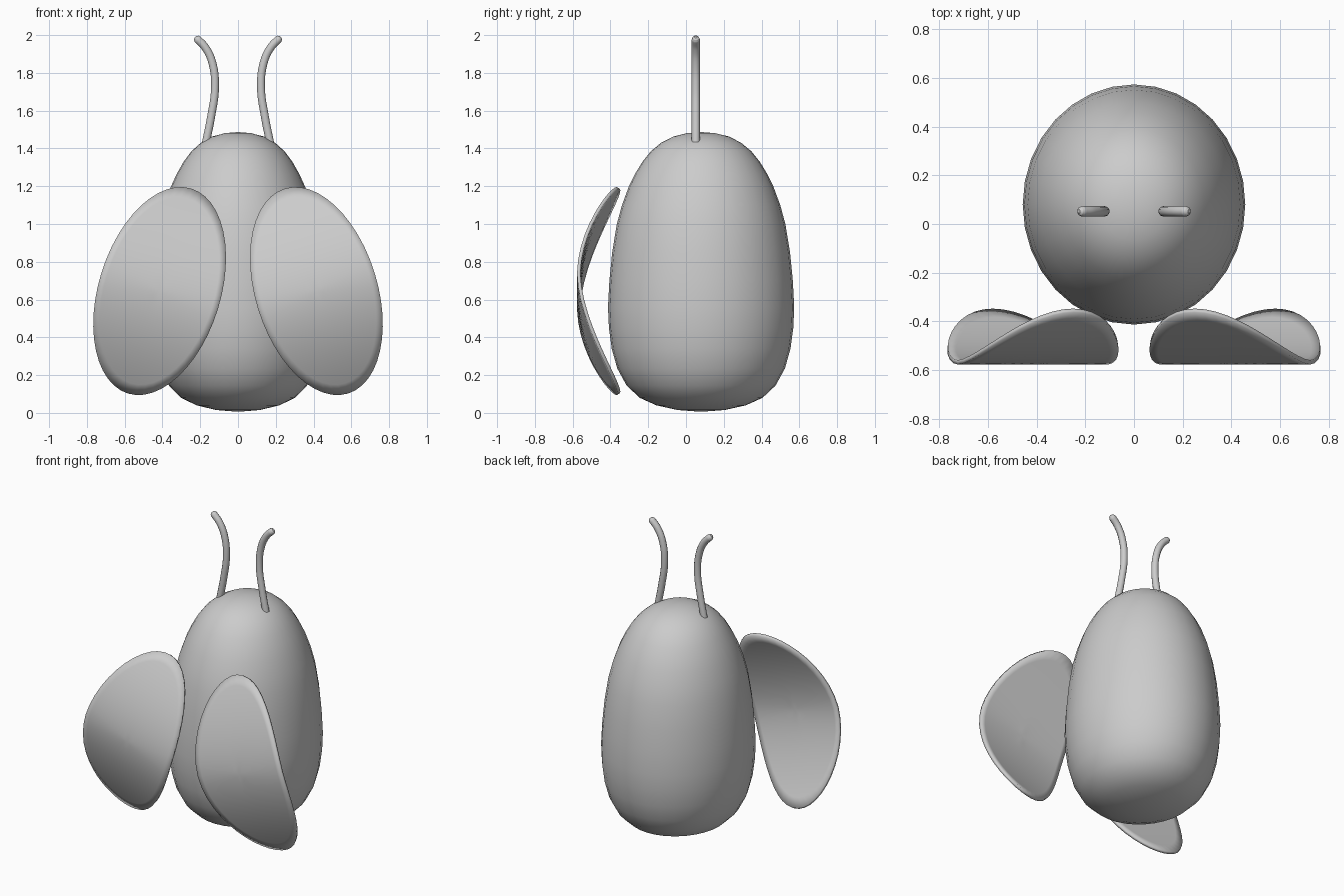
import bpy, bmesh, math

if "Cube" in bpy.data.objects:
    bpy.data.objects.remove(bpy.data.objects["Cube"])


def finish(name, bm):
    bmesh.ops.recalc_face_normals(bm, faces=bm.faces)
    me = bpy.data.meshes.new(name)
    bm.to_mesh(me)
    bm.free()
    ob = bpy.data.objects.new(name, me)
    bpy.context.collection.objects.link(ob)
    for p in me.polygons:
        p.use_smooth = True
    return ob


def ring_surface(rings, poles):
    """Skin closed rings of points; poles = (start, end) points or None."""
    bm = bmesh.new()
    loops = [[bm.verts.new(p) for p in r] for r in rings]
    n = len(loops[0])
    for a, b in zip(loops, loops[1:]):
        for i in range(n):
            j = (i + 1) % n
            bm.faces.new((a[i], a[j], b[j], b[i]))
    for pole, loop in zip(poles, (loops[0], loops[-1])):
        if pole:
            v = bm.verts.new(pole)
            for i in range(n):
                bm.faces.new((v, loop[i], loop[(i + 1) % n]))
    return bm


# Body: rounded egg with slightly oval section
CY, RX, RY, SEG = 0.08, 0.457, 0.493, 32
profile = [(0.25, 0.015), (0.48, 0.04), (0.66, 0.08), (0.80, 0.145), (0.90, 0.235),
           (0.96, 0.34), (0.99, 0.45), (1.0, 0.56), (0.985, 0.70), (0.955, 0.85),
           (0.905, 1.0), (0.85, 1.10), (0.775, 1.2), (0.71, 1.265), (0.63, 1.33),
           (0.54, 1.385), (0.43, 1.43), (0.30, 1.463), (0.15, 1.481)]
angles = [2 * math.pi * i / SEG for i in range(SEG)]
rings = [[(r * RX * math.cos(a), CY + r * RY * math.sin(a), z) for a in angles]
         for r, z in profile]
finish("body", ring_surface(rings, ((0, CY, 0.006), (0, CY, 1.487))))

# Wings: tilted ovals bowed forwards along their length
A, B, TILT = 0.563, 0.323, math.radians(17.2)


def wing(side):
    def point(t, a):
        u, v = t * B * math.cos(a), t * A * math.sin(a)
        x = 0.415 + u * math.cos(TILT) - v * math.sin(TILT)
        z = 0.645 + u * math.sin(TILT) + v * math.cos(TILT)
        y = -0.568 + 0.213 * abs(v / A) ** 1.75
        return (side * x, y, z)
    wing_angles = [2 * math.pi * i / 48 for i in range(48)]
    rows = [[point(k / 10, a) for a in wing_angles] for k in range(1, 11)]
    ob = finish("right_wing" if side > 0 else "left_wing",
                ring_surface(rows, (point(0, 0), None)))
    sol = ob.modifiers.new("thickness", 'SOLIDIFY')
    sol.thickness, sol.offset = 0.018, 0


# Antennae: curved tubes with rounded tips
def antenna(side):
    name = "right_antenna" if side > 0 else "left_antenna"
    cu = bpy.data.curves.new(name, 'CURVE')
    cu.dimensions = '3D'
    cu.bevel_depth, cu.bevel_resolution, cu.use_fill_caps = 0.022, 3, True
    cu.resolution_u = 8
    path = [(0.17, 1.43), (0.142, 1.57), (0.122, 1.72), (0.135, 1.85),
            (0.172, 1.933), (0.213, 1.977)]
    sp = cu.splines.new('BEZIER')
    sp.bezier_points.add(len(path) + 1)
    pts = path + [(0.221, 1.985), (0.226, 1.99)]
    for bp, (x, z), r in zip(sp.bezier_points, pts, [1] * 6 + [0.8, 0.35]):
        bp.co = (side * x, 0.052, z)
        bp.radius = r
        bp.handle_left_type = bp.handle_right_type = 'AUTO'
    ob = bpy.data.objects.new(name, cu)
    bpy.context.collection.objects.link(ob)


for s in (-1, 1):
    wing(s)
    antenna(s)
